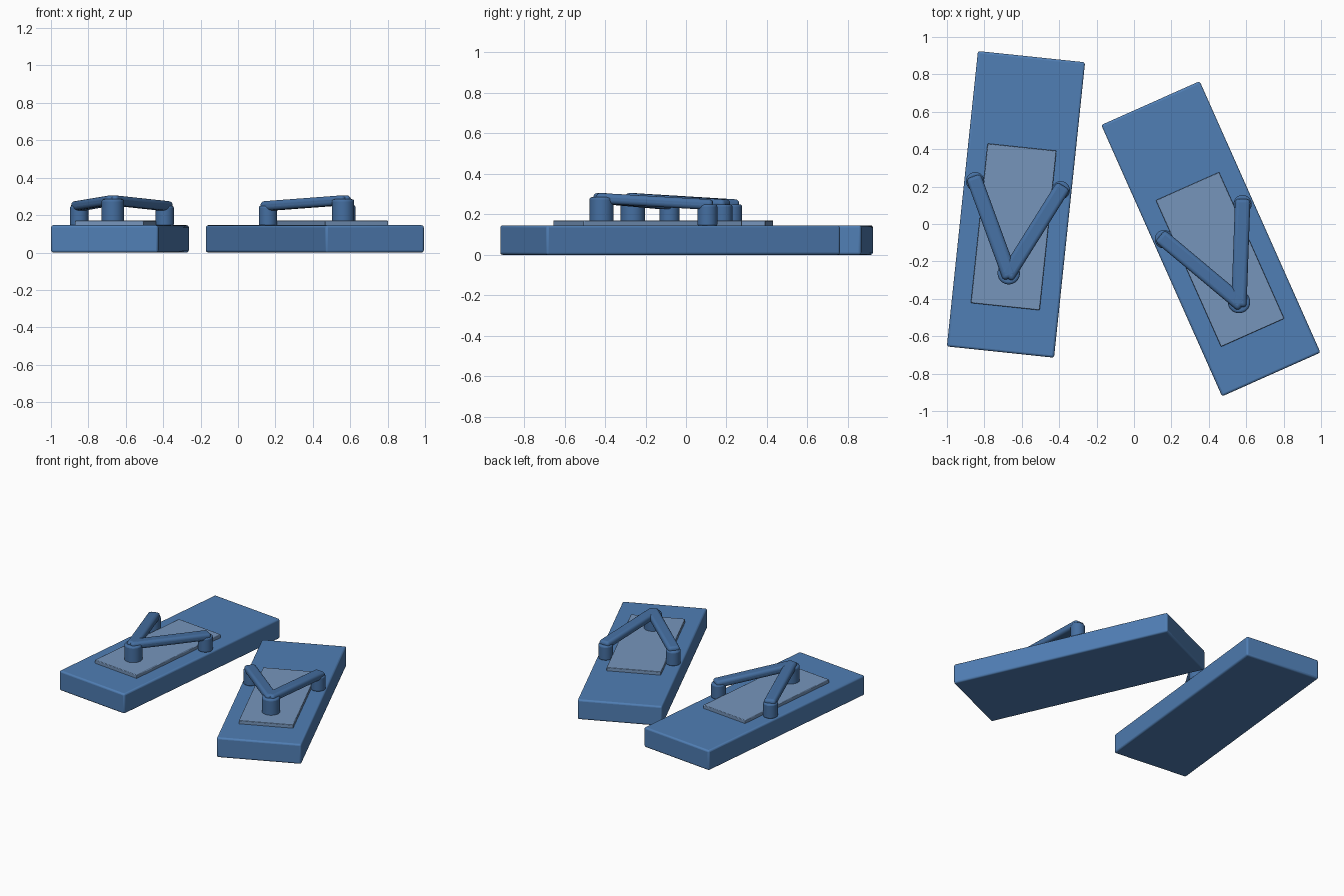
import bpy
from math import radians, atan2, hypot
from mathutils import Matrix, Vector

if "Cube" in bpy.data.objects:
    bpy.data.objects.remove(bpy.data.objects["Cube"])


def material(name, rgb):
    m = bpy.data.materials.new(name)
    m.diffuse_color = (*rgb, 1)
    m.use_nodes = True
    m.node_tree.nodes["Principled BSDF"].inputs["Base Color"].default_value = m.diffuse_color
    return m


SOLE = material("sole blue", (0.08, 0.21, 0.46))
PAD = material("pad pale blue", (0.18, 0.30, 0.50))
STRAP = material("strap blue", (0.06, 0.16, 0.36))


def finish(ob, name, mat, bevel, segments, place):
    ob.name = name
    ob.data.materials.append(mat)
    mod = ob.modifiers.new("soft edges", 'BEVEL')
    mod.width = bevel
    mod.segments = segments
    mod.limit_method = 'ANGLE'
    mod.angle_limit = radians(40)
    bpy.ops.object.shade_smooth_by_angle(angle=radians(40))
    ob.matrix_world = place


def box(name, size, local, mat, bevel, segments, place):
    bpy.ops.mesh.primitive_cube_add(size=1)
    ob = bpy.context.object
    ob.data.transform(Matrix.Diagonal((*size, 1)))
    finish(ob, name, mat, bevel, segments, place @ local)


def post(name, x, y, radius, top, place):
    bottom = 0.14
    bpy.ops.mesh.primitive_cylinder_add(vertices=32, radius=radius, depth=top - bottom)
    finish(bpy.context.object, name, STRAP, 0.012, 3,
           place @ Matrix.Translation((x, y, (top + bottom) / 2)))


def sandal(side, x, y, angle):
    place = Matrix.Translation((x, y, 0)) @ Matrix.Rotation(radians(angle), 4, 'Z')
    # sole and inset foot pad
    box(side + "_sole", (0.576, 1.588, 0.146), Matrix.Translation((0, 0, 0.073)),
        SOLE, 0.012, 3, place)
    box(side + "_foot_pad", (0.37, 0.857, 0.035), Matrix.Translation((0, -0.121, 0.153)),
        PAD, 0.004, 2, place)
    # toe post and the two side posts with straps
    toe = Vector((0, -0.37, 0.279))
    post(side + "_toe_post", toe.x, toe.y, 0.06, 0.285, place)
    for s, label in ((-1, "left"), (1, "right")):
        back = Vector((s * 0.23, 0.1, 0.249))
        post(f"{side}_{label}_side_post", back.x, back.y, 0.049, 0.25, place)
        d = back - toe
        turn = (Matrix.Rotation(atan2(-d.x, d.y), 4, 'Z')
                @ Matrix.Rotation(atan2(d.z, hypot(d.x, d.y)), 4, 'X'))
        box(f"{side}_{label}_strap", (0.082, d.length + 0.055, 0.052),
            Matrix.Translation((toe + back) / 2) @ turn, STRAP, 0.02, 4, place)


sandal("left", -0.631, 0.105, 6 * -1)
sandal("right", 0.411, -0.079, 24)
